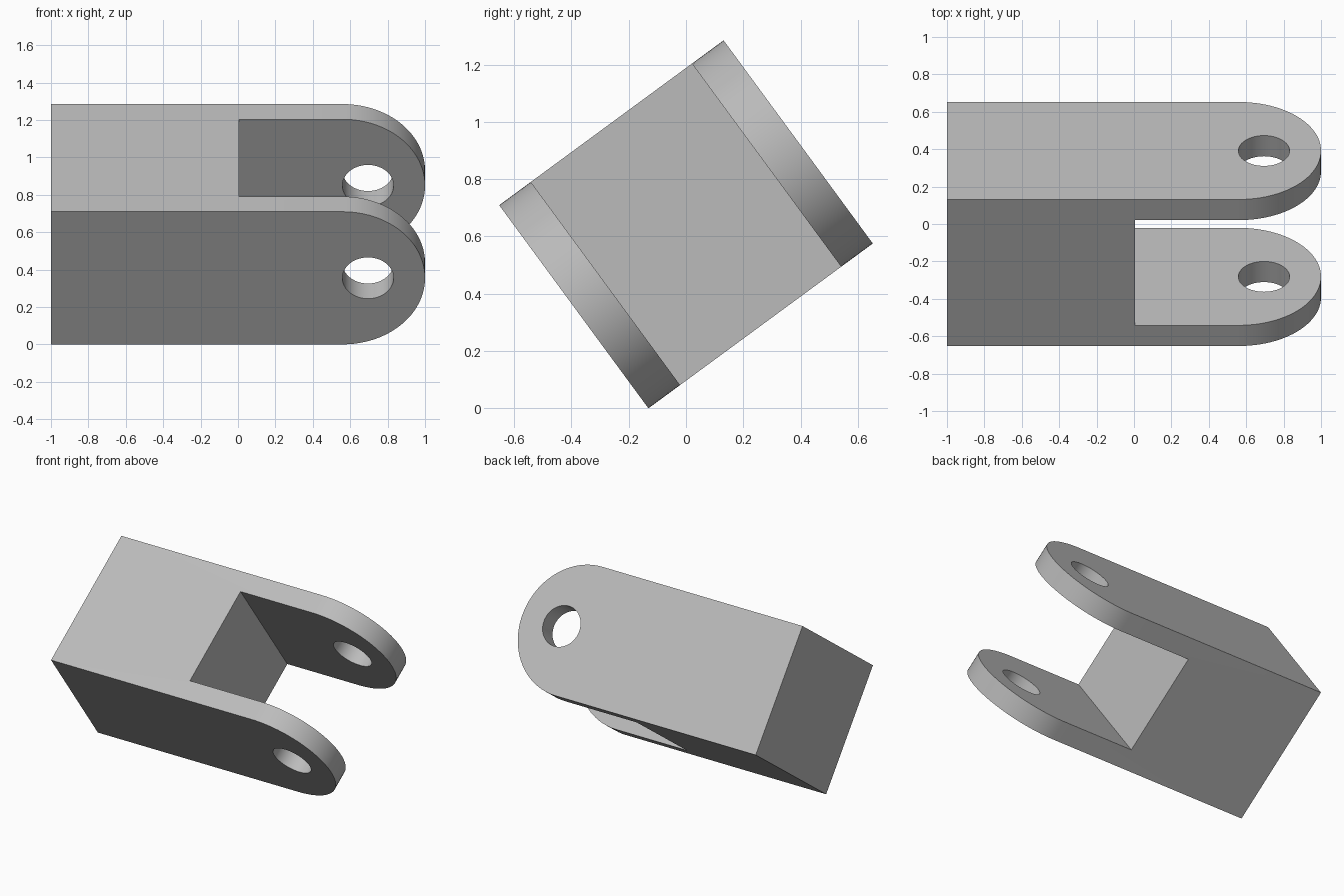
import bpy, bmesh
from math import pi, sin, cos, radians

cube = bpy.data.objects.get("Cube")
if cube:
    bpy.data.objects.remove(cube, do_unlink=True)

WIDTH, HEIGHT, PLATE = 0.972, 0.88, 0.137
TILT = radians(36.3)
RADIUS = HEIGHT / 2
SEGMENTS = 48

grey = bpy.data.materials.new("plain grey")
grey.use_nodes = True
colour = (0.5, 0.5, 0.5, 1)
grey.diffuse_color = colour
grey.node_tree.nodes["Principled BSDF"].inputs["Base Color"].default_value = colour


def prism(name, outline, width):
    """Extrude an x-z outline symmetrically along y."""
    bm = bmesh.new()
    face = bm.faces.new([bm.verts.new((x, -width / 2, z)) for x, z in outline])
    new = bmesh.ops.extrude_face_region(bm, geom=[face])["geom"]
    bmesh.ops.translate(bm, vec=(0, width, 0),
                        verts=[v for v in new if isinstance(v, bmesh.types.BMVert)])
    bmesh.ops.recalc_face_normals(bm, faces=bm.faces)
    mesh = bpy.data.meshes.new(name)
    bm.to_mesh(mesh)
    bm.free()
    mesh.materials.append(grey)
    obj = bpy.data.objects.new(name, mesh)
    bpy.context.collection.objects.link(obj)
    return obj


def arc(cx, radius, start, end, steps):
    return [(cx + radius * cos(start + (end - start) * i / steps),
             radius * sin(start + (end - start) * i / steps)) for i in range(steps + 1)]


# Block with a rounded end
clevis = prism("clevis_bracket",
               [(-1, RADIUS), (-1, -RADIUS)] + arc(1 - RADIUS, RADIUS, -pi / 2, pi / 2, SEGMENTS),
               WIDTH)

# Slot between the two arms, and the pin hole through both
slot = prism("slot_cutter", [(0.005, 1), (0.005, -1), (2, -1), (2, 1)], WIDTH - 2 * PLATE)
hole = prism("pin_hole_cutter", arc(0.695, 0.137, 0, 2 * pi, SEGMENTS)[:-1], 2)

bpy.ops.object.select_all(action="DESELECT")
clevis.select_set(True)
bpy.context.view_layer.objects.active = clevis
for cutter in (slot, hole):
    cutter.hide_render = True
    mod = clevis.modifiers.new(cutter.name, "BOOLEAN")
    mod.operation, mod.solver, mod.object = "DIFFERENCE", "EXACT", cutter
    bpy.ops.object.modifier_apply(modifier=mod.name)
    bpy.data.objects.remove(cutter, do_unlink=True)

# Smooth curved walls, then tilt about the long axis onto the ground
bpy.ops.object.shade_smooth_by_angle(angle=radians(30))
clevis.rotation_euler.x = TILT
clevis.location.z = (WIDTH * sin(TILT) + HEIGHT * cos(TILT)) / 2
